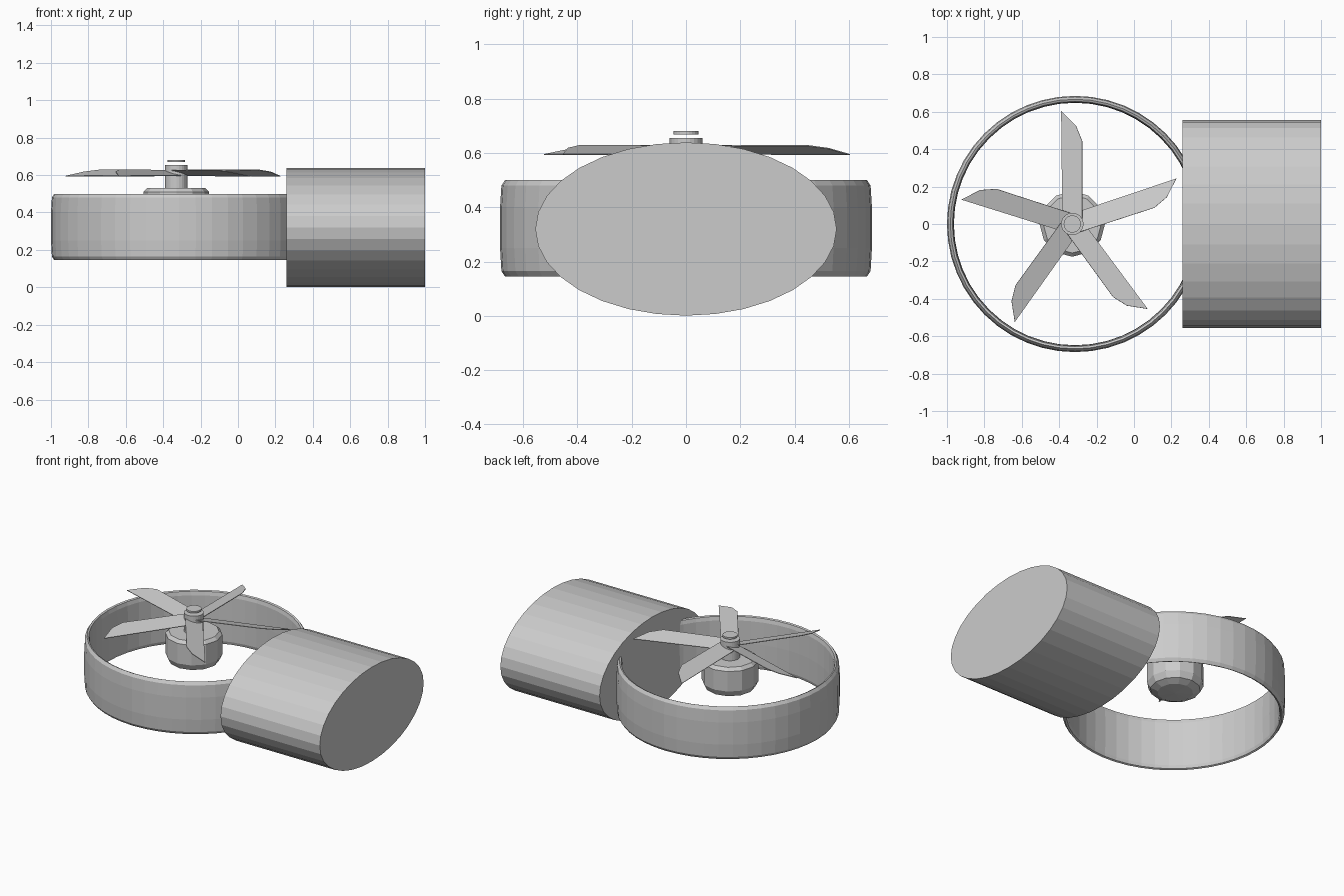
import bpy, bmesh
from math import cos, sin, tau, radians
from mathutils import Matrix

if "Cube" in bpy.data.objects:
    bpy.data.objects.remove(bpy.data.objects["Cube"])

HUB_X = -0.33


def add_object(name, bm):
    bmesh.ops.recalc_face_normals(bm, faces=bm.faces)
    mesh = bpy.data.meshes.new(name)
    bm.to_mesh(mesh)
    bm.free()
    obj = bpy.data.objects.new(name, mesh)
    bpy.context.collection.objects.link(obj)
    return obj


def lathe(name, profile, x, sides, closed=False):
    """Spin an (r, z) profile round a vertical axis at x."""
    bm = bmesh.new()
    verts = [bm.verts.new((r, 0, z)) for r, z in profile]
    edges = [bm.edges.new(p) for p in zip(verts, verts[1:])]
    if closed:
        edges.append(bm.edges.new((verts[-1], verts[0])))
    bmesh.ops.spin(bm, geom=verts + edges, cent=(0, 0, 0), axis=(0, 0, 1),
                   angle=tau, steps=sides, use_duplicate=False)
    bmesh.ops.remove_doubles(bm, verts=bm.verts, dist=0.0005)
    bmesh.ops.translate(bm, verts=bm.verts, vec=(x, 0, 0))
    return add_object(name, bm)


# Round duct ring with softened rims
lathe("duct_ring",
      [(0.667, 0.145), (0.680, 0.165), (0.685, 0.25), (0.685, 0.40),
       (0.680, 0.48), (0.667, 0.50), (0.656, 0.495), (0.650, 0.47),
       (0.648, 0.32), (0.650, 0.17), (0.656, 0.15)],
      -0.315, 48, closed=True)

# Motor pod hanging inside the ring
lathe("motor_pod",
      [(0, 0.31), (0.11, 0.315), (0.155, 0.335), (0.175, 0.375),
       (0.175, 0.51), (0.155, 0.53), (0, 0.53)], HUB_X, 12)

# Rotor shaft and its floating cap
lathe("rotor_shaft", [(0, 0.52), (0.06, 0.52), (0.06, 0.655), (0, 0.655)],
      HUB_X, 24)
lathe("rotor_cap", [(0, 0.669), (0.046, 0.669), (0.046, 0.681), (0, 0.681)],
      HUB_X, 24)

# Five pitched blades
bm = bmesh.new()
outline = [(-0.053, 0.03, 0.597), (0.053, 0.03, 0.626), (0.053, 0.444, 0.628),
           (0.020, 0.525, 0.617), (-0.059, 0.604, 0.594)]
for i in range(5):
    turn = Matrix.Translation((HUB_X, 0, 0)) @ Matrix.Rotation(radians(72 * i), 4, 'Z')
    verts = [bm.verts.new(p) for p in outline]
    bm.faces.new(verts)
    bmesh.ops.transform(bm, matrix=turn, verts=verts)
blades = add_object("rotor_blades", bm)
solid = blades.modifiers.new("thickness", 'SOLIDIFY')
solid.thickness = 0.004
solid.offset = 0

# Oval body cylinder lying along x
bm = bmesh.new()
N = 32
ends = [[bm.verts.new((x, 0.555 * sin(tau * i / N), 0.32 + 0.319 * cos(tau * i / N)))
         for i in range(N)] for x in (0.258, 1.0)]
for ring in ends:
    bm.faces.new(ring)
for i in range(N):
    j = (i + 1) % N
    bm.faces.new((ends[0][i], ends[0][j], ends[1][j], ends[1][i]))
add_object("oval_body", bm)
